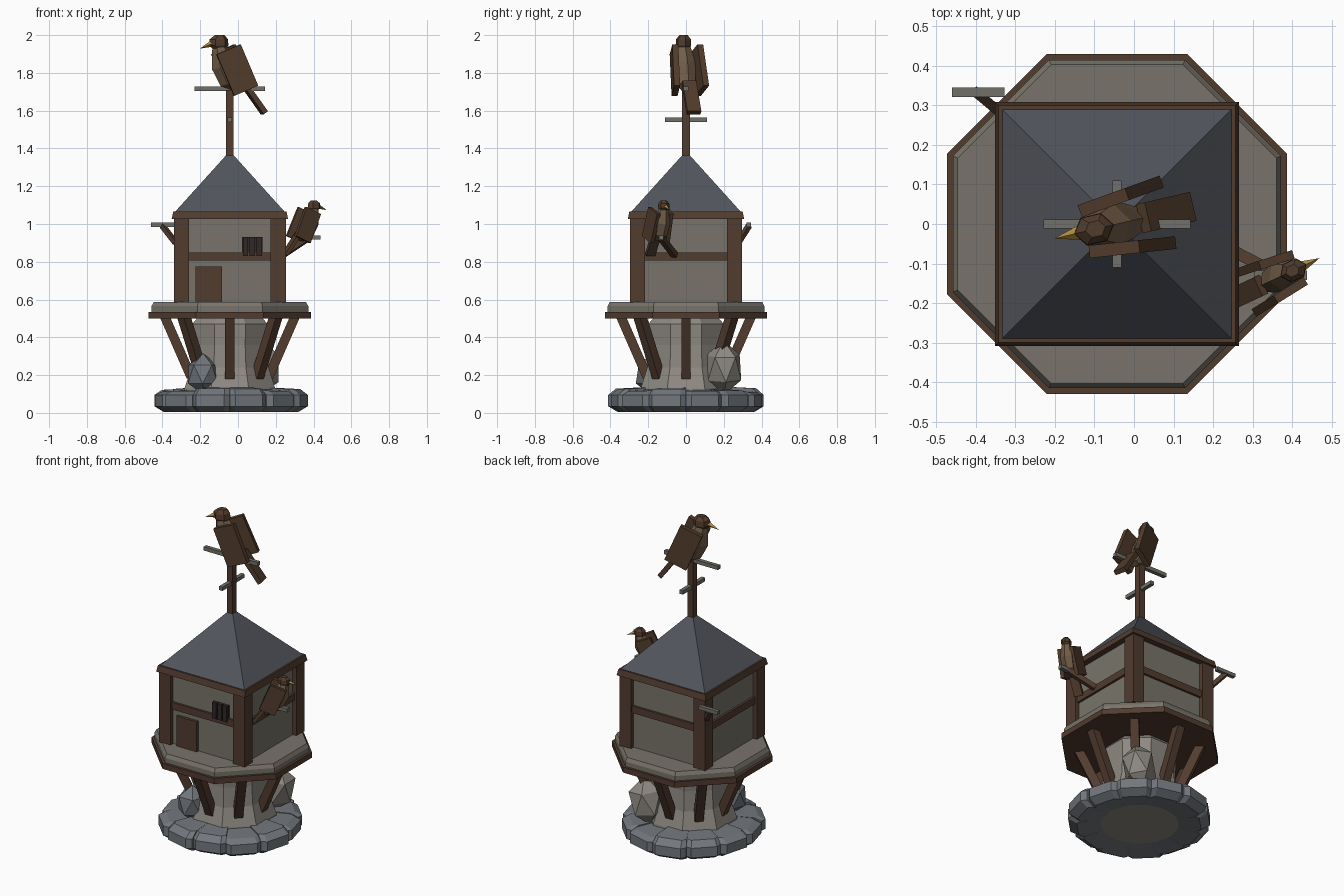
import bpy, random
from math import sin, cos, pi, radians
from mathutils import Vector, Matrix

if "Cube" in bpy.data.objects:
    bpy.data.objects.remove(bpy.data.objects["Cube"])

random.seed(4)
CX = -0.043  # tower axis


def mat(name, r, g, b):
    m = bpy.data.materials.new(name)
    m.diffuse_color = (r, g, b, 1)
    m.use_nodes = True
    m.node_tree.nodes["Principled BSDF"].inputs["Base Color"].default_value = m.diffuse_color
    return m


WOOD = mat("dark_wood", 0.085, 0.045, 0.028)
WALL = mat("plaster", 0.19, 0.175, 0.145)
TRUNK = mat("pale_stone", 0.27, 0.25, 0.22)
STONE = mat("blue_stone", 0.17, 0.185, 0.205)
SLATE = mat("slate", 0.085, 0.09, 0.11)
PERCH = mat("perch_wood", 0.17, 0.16, 0.14)
DARK = mat("dark_bars", 0.03, 0.022, 0.02)
FEATHER = mat("feather", 0.085, 0.045, 0.025)
BELLY = mat("belly", 0.17, 0.11, 0.065)
BEAK = mat("beak", 0.45, 0.28, 0.05)


def loft(name, rings, material, M=Matrix()):
    """Join equal-length rings of points into a closed solid."""
    n = len(rings[0])
    verts = [M @ Vector(p) for ring in rings for p in ring]
    faces = [tuple(range(n))[::-1], tuple(range(len(verts) - n, len(verts)))]
    for k in range(len(rings) - 1):
        for i in range(n):
            j = (i + 1) % n
            faces.append((k * n + i, k * n + j, (k + 1) * n + j, (k + 1) * n + i))
    me = bpy.data.meshes.new(name)
    me.from_pydata(verts, [], faces)
    me.materials.append(material)
    ob = bpy.data.objects.new(name, me)
    bpy.context.collection.objects.link(ob)
    import bmesh
    bm = bmesh.new()
    bm.from_mesh(me)
    bmesh.ops.remove_doubles(bm, verts=bm.verts, dist=1e-5)
    bmesh.ops.recalc_face_normals(bm, faces=bm.faces)
    bm.to_mesh(me)
    bm.free()
    return ob


def ring(n, apothem, z, x=CX, y=0.0):
    r = apothem / cos(pi / n)
    return [(x + r * cos((2 * i + 1) * pi / n), y + r * sin((2 * i + 1) * pi / n), z) for i in range(n)]


def turned(name, n, profile, material):
    return loft(name, [ring(n, r, z) for r, z in profile], material)


def box(name, lo, hi, material):
    return loft(name, [[(lo[0], lo[1], z), (hi[0], lo[1], z), (hi[0], hi[1], z), (lo[0], hi[1], z)]
                       for z in (lo[2], hi[2])], material)


def beam(name, a, b, w, h, material):
    a, b = Vector(a), Vector(b)
    d = (b - a).normalized()
    s = d.cross(Vector((0, 0, 1))).normalized()
    u = s.cross(d)
    off = [s * i * w / 2 + u * j * h / 2 for i, j in ((-1, -1), (1, -1), (1, 1), (-1, 1))]
    return loft(name, [[p + o for o in off] for p in (a, b)], material)


def rock(name, loc, scale, rot, material):
    bpy.ops.mesh.primitive_ico_sphere_add(subdivisions=1, radius=1, location=loc, rotation=rot)
    ob = bpy.context.object
    ob.name, ob.scale = name, scale
    ob.data.materials.append(material)
    return ob


# Ring of foundation stones
for k in range(12):
    a0, top, out = k * pi / 6, 0.122 + random.uniform(-.012, .01), 0.405 + random.uniform(-.01, .012)
    rings = []
    for t, inset in ((0.0, .022), (0.14, 0), (0.86, 0), (1.0, .022)):
        a, ro = a0 + t * pi / 6, out - inset
        prof = [(.22, .02), (ro - .05, .005), (ro, .035), (ro, .095), (ro - .04, top), (.22, top + .008)]
        rings.append([(CX + r * cos(a), r * sin(a), z) for r, z in prof])
    loft(f"base_stone_{k}", rings, STONE)

# Stone stem and boulders
turned("stem", 8, [(.25, .02), (.24, .13), (.205, .24), (.195, .36), (.2, .47), (.17, .505)], TRUNK)
rock("front_boulder", (-.185, -.185, .205), (.092, .09, .11), (0, 0, .3), STONE)
rock("rear_boulder", (.13, .2, .24), (.11, .1, .145), (.1, .1, .7), TRUNK)

# Diagonal deck braces
for k in range(8):
    c, s = cos(k * pi / 4), sin(k * pi / 4)
    beam(f"brace_{k}", (CX + .205 * c, .205 * s, .19), (CX + .345 * c, .345 * s, .51), .05, .05, WOOD)

# Octagonal deck
turned("deck_frame", 8, [(.43, .5), (.43, .535)], WOOD)
turned("deck_floor", 8, [(.415, .535), (.415, .565), (.403, .587)], WALL)

# House: walls, posts, rails
box("walls", (CX - .27, -.27, .58), (CX + .27, .27, 1.05), WALL)
for i in (-1, 1):
    for j in (-1, 1):
        x, y = CX + i * .256, j * .256
        box("corner_post", (x - .04, y - .04, .585), (x + .04, y + .04, 1.035), WOOD)
    box("rail_x", (CX - .23, i * .272 - .012, .806), (CX + .23, i * .272 + .012, .85), WOOD)
    box("rail_y", (CX + i * .272 - .012, -.23, .806), (CX + i * .272 + .012, .23, .85), WOOD)

# Door and barred window
box("door", (-.225, -.287, .585), (-.085, -.26, .775), WOOD)
box("window", (.022, -.278, .83), (.13, -.26, .93), DARK)
for k in range(3):
    x = .04 + k * .036
    box("window_bar", (x - .014, -.292, .83), (x + .014, -.27, .93), DARK)

# Roof, eaves and mast
turned("eaves", 4, [(.308, 1.027), (.3, 1.065)], WOOD)
turned("roof", 4, [(.299, 1.055), (.001, 1.385)], SLATE)
box("mast", (CX - .02, -.02, 1.35), (CX + .02, .02, 1.71), WOOD)
box("upper_perch", (CX - .186, -.012, 1.703), (CX + .186, .012, 1.727), PERCH)
box("lower_perch", (CX - .012, -.11, 1.54), (CX + .012, .11, 1.563), PERCH)

# Wall perches
box("left_perch", (-.46, .321, .985), (-.328, .345, 1.007), PERCH)
beam("left_perch_arm", (-.33, .275, .9), (-.4, .333, .99), .025, .025, WOOD)
box("right_perch", (.305, -.142, .918), (.438, -.118, .94), PERCH)
beam("right_perch_arm", (.235, -.06, .835), (.37, -.13, .925), .03, .03, WOOD)


def bird(tag, loc, yaw, size):
    """Bird facing local +x, with the perch at the local origin."""
    M = Matrix.Translation(loc) @ Matrix.Rotation(yaw, 4, 'Z') @ Matrix.Scale(size, 4)

    def block(name, centre, dims, tilt, turn, material):
        R = M @ Matrix.Translation(centre) @ Matrix.Rotation(turn, 4, 'Z') @ Matrix.Rotation(tilt, 4, 'Y')
        x, y, z = (d / 2 for d in dims)
        loft(tag + name, [[(-x, -y, h), (x, -y, h), (x, y, h), (-x, y, h)] for h in (-z, z)], material, R)

    def tube(name, sections, n, slope, material):
        loft(tag + name, [[(f + r * cos(2 * pi * i / n), w * sin(2 * pi * i / n),
                            z + slope * r * cos(2 * pi * i / n)) for i in range(n)]
                          for f, z, r, w in sections], material, M)

    tube("_body", [(-.055, -.02, .025, .03), (-.005, .03, .056, .052), (.03, .12, .066, .06),
                   (.055, .2, .042, .042), (.06, .225, .035, .034)], 6, -.35, BELLY)
    tube("_head", [(.058, .205, .035, .03), (.06, .225, .052, .042), (.06, .258, .05, .04),
                   (.056, .28, .026, .022)], 6, 0, FEATHER)
    # beak: four-sided spike
    loft(tag + "_beak", [[(.1, -.018, .236), (.1, 0, .218), (.1, .018, .236), (.1, 0, .254)],
                         [(.164, 0, .208)] * 4], BEAK, M)
    for s in (-1, 1):
        block("_wing", (-.025, s * .066, .095), (.138, .032, .238), radians(23), -s * .12, FEATHER)
    block("_tail", (-.128, 0, -.05), (.028, .075, .2), radians(36), 0, FEATHER)


bird("mast_bird", (CX, 0, 1.72), radians(193), 1.0)
bird("side_bird", (.365, -.135, .928), radians(25), .7)
